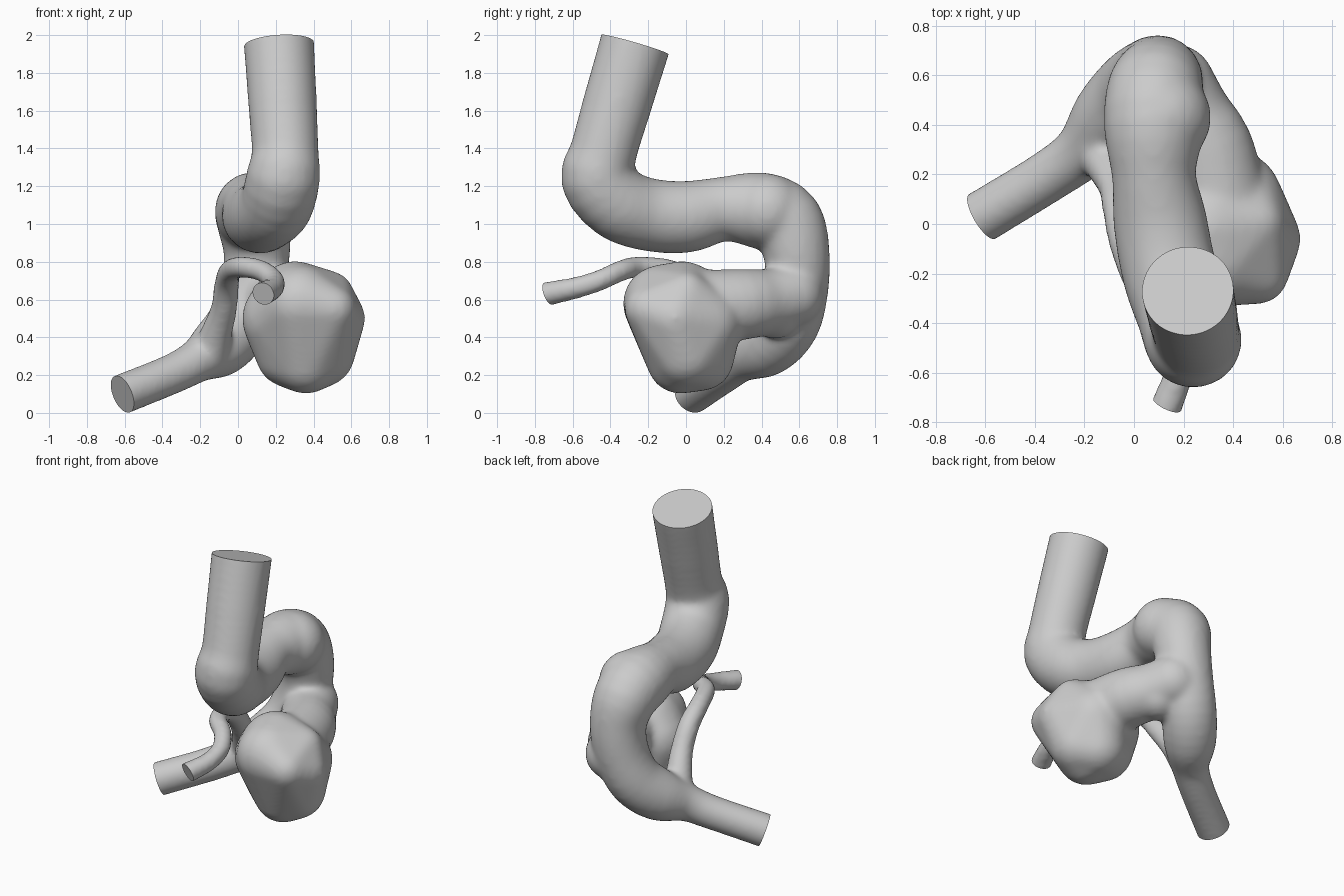
import bpy, bmesh
from mathutils import Vector, Matrix

bm = bmesh.new()


def ball(target, x, y, z, r):
    bmesh.ops.create_icosphere(target, subdivisions=3, radius=r,
                               matrix=Matrix.Translation((x, y, z)))


def sweep(points):
    """Sweep a ball of changing radius along a smooth path of (x, y, z, r)."""
    p = [Vector(q) for q in points]
    p = [2 * p[0] - p[1]] + p + [2 * p[-1] - p[-2]]
    for i in range(1, len(p) - 2):
        a, b, c, d = p[i - 1:i + 3]
        steps = max(2, int((c - b).length / (0.3 * min(b[3], c[3]))) + 1)
        for k in range(steps + (i == len(p) - 3)):
            t = k / steps
            ball(bm, *(0.5 * (2 * b + (c - a) * t + (2 * a - 5 * b + 4 * c - d) * t ** 2
                              + (3 * b - a - 3 * c + d) * t ** 3)))


# main vessel, from the top opening to the lower left opening
sweep([(0.21, -0.243, 2.05, 0.189), (0.217, -0.27, 1.95, 0.189),
       (0.237, -0.368, 1.62, 0.184), (0.25, -0.44, 1.37, 0.18),
       (0.238, -0.465, 1.24, 0.198), (0.205, -0.36, 1.11, 0.198),
       (0.145, -0.2, 1.05, 0.195), (0.107, 0.0, 1.038, 0.192),
       (0.08, 0.2, 1.08, 0.172), (0.08, 0.4, 1.07, 0.205),
       (0.085, 0.53, 1.01, 0.198), (0.1, 0.585, 0.85, 0.178),
       (0.075, 0.585, 0.66, 0.172), (0.01, 0.54, 0.48, 0.172),
       (-0.085, 0.435, 0.36, 0.165), (-0.2, 0.3, 0.285, 0.12),
       (-0.34, 0.197, 0.21, 0.108), (-0.61, 0.032, 0.1, 0.108),
       (-0.7, -0.022, 0.062, 0.108)])
ball(bm, 0.115, 0.43, 1.07, 0.198)

# thin side branch
sweep([(0.105, -0.8, 0.61, 0.066), (0.135, -0.725, 0.632, 0.066),
       (0.185, -0.59, 0.66, 0.06), (0.19, -0.46, 0.70, 0.058),
       (0.13, -0.35, 0.75, 0.058), (0.025, -0.25, 0.772, 0.06),
       (-0.04, -0.08, 0.75, 0.062), (-0.06, 0.05, 0.68, 0.068),
       (-0.075, 0.15, 0.55, 0.072), (-0.115, 0.24, 0.42, 0.085),
       (-0.15, 0.3, 0.31, 0.1)])

# neck of the sac, with a fuller lower root
sweep([(0.34, 0.1, 0.56, 0.2), (0.295, 0.3, 0.575, 0.19),
       (0.225, 0.43, 0.59, 0.175), (0.16, 0.56, 0.62, 0.17)])
ball(bm, 0.2, 0.47, 0.53, 0.14)

# sac: one rounded skin stretched over a cluster of balls
sac = bmesh.new()
for lump in [(0.36, -0.03, 0.28, 0.18), (0.36, 0.08, 0.29, 0.175),
             (0.44, 0.0, 0.315, 0.18), (0.28, 0.03, 0.32, 0.19),
             (0.24, 0.0, 0.5, 0.22), (0.3, -0.02, 0.585, 0.22),
             (0.33, -0.13, 0.58, 0.205), (0.5, -0.2, 0.55, 0.125),
             (0.53, -0.06, 0.5, 0.145), (0.49, 0.0, 0.63, 0.12),
             (0.4, 0.1, 0.48, 0.2)]:
    ball(sac, *lump)
hull = bmesh.ops.convex_hull(sac, input=sac.verts[:])
inside = {v for v in hull["geom_interior"] if isinstance(v, bmesh.types.BMVert)}
bmesh.ops.delete(sac, geom=list(inside), context='VERTS')
sac_mesh = bpy.data.meshes.new("sac")
sac.to_mesh(sac_mesh)
sac.free()
bm.from_mesh(sac_mesh)

mesh = bpy.data.meshes.new("vessel")
bm.to_mesh(mesh)
bm.free()
vessel = bpy.data.objects.new("blood_vessel", mesh)
bpy.context.collection.objects.link(vessel)

# fuse everything into one skin and soften the joins
remesh = vessel.modifiers.new("fuse", 'REMESH')
remesh.mode = 'VOXEL'
remesh.voxel_size = 0.016
soften = vessel.modifiers.new("soften", 'SMOOTH')
soften.factor = 0.5
soften.iterations = 18
graph = bpy.context.evaluated_depsgraph_get()
skin = bpy.data.meshes.new_from_object(vessel.evaluated_get(graph))
vessel.modifiers.clear()
vessel.data = skin

# cut the three openings flat and cap them
bm = bmesh.new()
bm.from_mesh(skin)
for co, no in [((0.217, -0.27, 1.95), (-0.035, 0.16, 0.55)),
               ((-0.615, 0.035, 0.1), (-0.39, -0.23, -0.165)),
               ((0.135, -0.73, 0.632), (-0.06, -0.13, -0.05))]:
    cut = bmesh.ops.bisect_plane(bm, geom=bm.verts[:] + bm.edges[:] + bm.faces[:],
                                 plane_co=co, plane_no=Vector(no).normalized(),
                                 clear_outer=True)
    rim = [e for e in cut["geom_cut"] if isinstance(e, bmesh.types.BMEdge)]
    bmesh.ops.holes_fill(bm, edges=rim, sides=0)
bmesh.ops.recalc_face_normals(bm, faces=bm.faces[:])
bm.to_mesh(skin)
bm.free()

bpy.context.view_layer.objects.active = vessel
vessel.select_set(True)
bpy.ops.object.shade_smooth_by_angle(angle=0.7)
